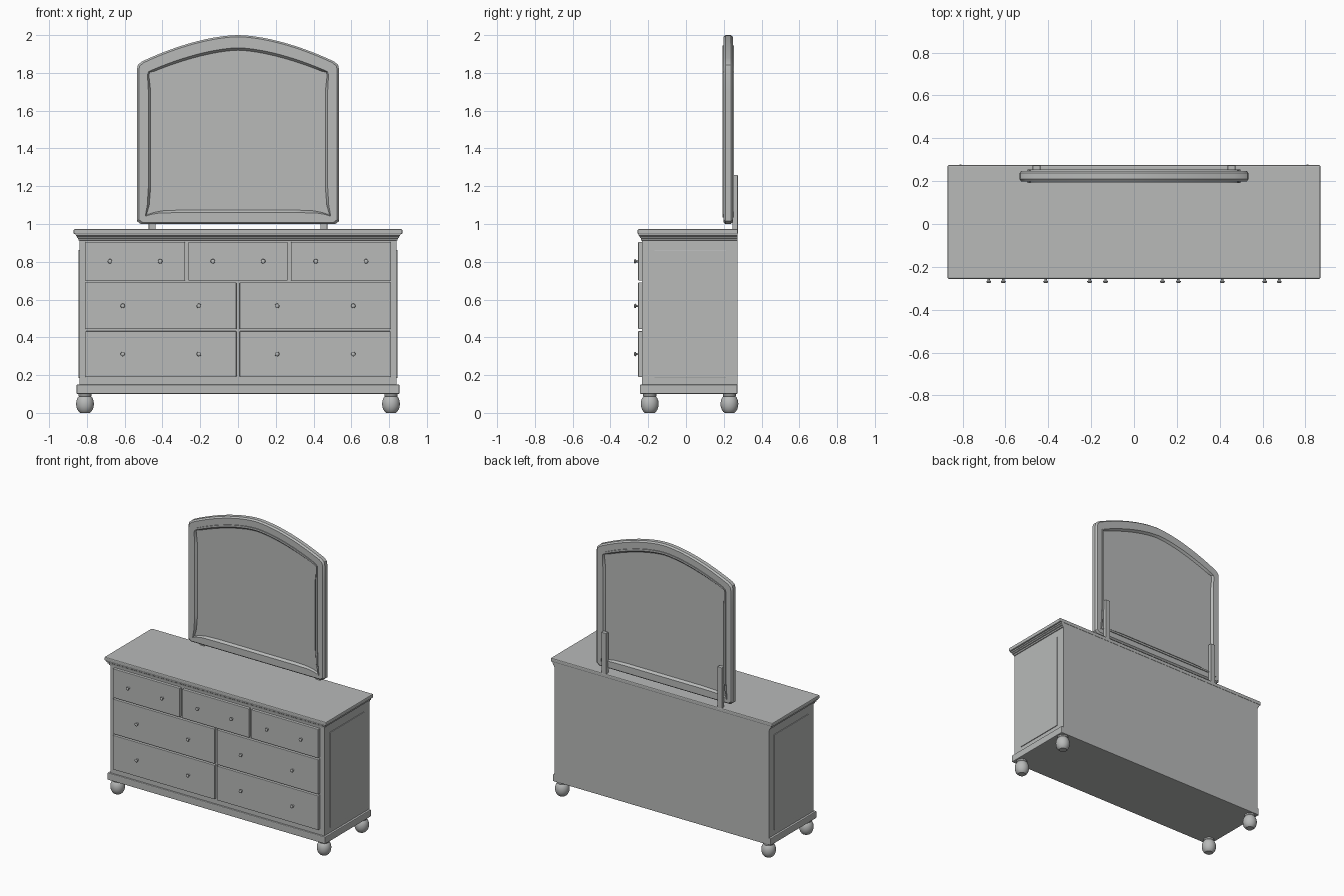
import bpy, bmesh, math

if "Cube" in bpy.data.objects:
    bpy.data.objects.remove(bpy.data.objects["Cube"])

grey = bpy.data.materials.new("painted grey")
grey.diffuse_color = (0.48, 0.49, 0.485, 1)
grey.use_nodes = True
grey.node_tree.nodes["Principled BSDF"].inputs["Base Color"].default_value = grey.diffuse_color


def finish(name, bm, smooth=False):
    bmesh.ops.recalc_face_normals(bm, faces=bm.faces[:])
    me = bpy.data.meshes.new(name)
    bm.to_mesh(me)
    bm.free()
    me.materials.append(grey)
    ob = bpy.data.objects.new(name, me)
    bpy.context.collection.objects.link(ob)
    if smooth:
        bpy.ops.object.select_all(action='DESELECT')
        ob.select_set(True)
        bpy.context.view_layer.objects.active = ob
        bpy.ops.object.shade_smooth_by_angle(angle=math.radians(32))
    return ob


def box(name, x0, x1, y0, y1, z0, z1, bevel=0.0):
    bm = bmesh.new()
    bmesh.ops.create_cube(bm, size=1)
    for v in bm.verts:
        v.co = ((x0 + x1) / 2 + v.co.x * (x1 - x0),
                (y0 + y1) / 2 + v.co.y * (y1 - y0),
                (z0 + z1) / 2 + v.co.z * (z1 - z0))
    ob = finish(name, bm)
    if bevel:
        m = ob.modifiers.new("soft edge", 'BEVEL')
        m.width, m.segments = bevel, 2
    return ob


def loft(name, loops, ring=False, smooth=True):
    """Bridge equal loops; close as a ring or cap both ends."""
    bm = bmesh.new()
    vs = [[bm.verts.new(p) for p in loop] for loop in loops]
    n = len(vs[0])
    pairs = list(zip(vs, vs[1:])) + ([(vs[-1], vs[0])] if ring else [])
    for a, b in pairs:
        for i in range(n):
            j = (i + 1) % n
            bm.faces.new((a[i], a[j], b[j], b[i]))
    if not ring:
        bm.faces.new(vs[0])
        bm.faces.new(vs[-1])
    return finish(name, bm, smooth)


def circle(r, n):
    return [(r * math.cos(2 * math.pi * i / n), r * math.sin(2 * math.pi * i / n))
            for i in range(n)]


# Cabinet body, with raised side panels
BACK = 0.272
box("cabinet_body", -0.84, 0.84, -0.232, BACK, 0.12, 0.93)
for side, s in (("left", -1), ("right", 1)):
    a, b = sorted((s * 0.835, s * 0.845))
    box(side + "_side_panel", a, b, -0.168, 0.213, 0.185, 0.862, 0.002)

# Plinth and stepped cornice below the top
box("plinth", -0.855, 0.855, -0.244, BACK, 0.10, 0.15, 0.005)
cornice = [(0.912, 0.0), (0.914, 0.005), (0.924, 0.006), (0.927, 0.012),
           (0.935, 0.014), (0.938, 0.018), (0.948, 0.020)]
loft("cornice", [[(-0.84 - o, -0.232 - o, z), (0.84 + o, -0.232 - o, z),
                  (0.84 + o, BACK, z), (-0.84 - o, BACK, z)]
                 for z, o in cornice], smooth=False)
box("dresser_top", -0.87, 0.87, -0.256, 0.275, 0.946, 0.973, 0.006)

# Bun feet
foot = [(0, 0.026), (0.006, 0.033), (0.018, 0.041), (0.034, 0.046), (0.05, 0.047),
        (0.066, 0.045), (0.08, 0.039), (0.088, 0.033), (0.09, 0.035), (0.104, 0.035)]
for x in (-0.81, 0.81):
    for y in (-0.192, 0.23):
        loft("bun_foot", [[(x + u, y + v, z) for u, v in circle(r, 28)]
                          for z, r in foot])

# Drawer fronts: (x range, z range, knob positions)
drawers = [(-0.262, 0.262, 0.70, 0.905, (-0.133, 0.133))]
for s in (-1, 1):
    drawers.append((s * 0.281, s * 0.807, 0.70, 0.905, (s * 0.412, s * 0.678)))
    for z0, z1 in ((0.443, 0.69), (0.19, 0.433)):
        drawers.append((s * 0.009, s * 0.807, z0, z1, (s * 0.207, s * 0.61)))

knob = [(-0.25, 0.008), (-0.254, 0.006), (-0.262, 0.005), (-0.265, 0.009),
        (-0.268, 0.012), (-0.272, 0.011), (-0.275, 0.006)]
for x0, x1, z0, z1, knobs in drawers:
    box("drawer_front", min(x0, x1), max(x0, x1), -0.253, -0.225, z0, z1, 0.003)
    kz = (z0 + z1) / 2
    for kx in knobs:
        loft("drawer_knob", [[(kx + u, y, kz + v) for u, v in circle(r, 16)]
                             for y, r in knob])


# Mirror outlines: right half from bottom centre to shoulder, then an arch
def outline(half, apex, power):
    sx, sz = half[-1]
    steps = 12
    pts = list(half)
    for i in range(1, steps + 1):
        t = 1 - i / steps
        pts.append((sx * t, apex - (apex - sz) * t ** power))
    return pts + [(-x, z) for x, z in pts[-2:0:-1]]


outer = outline([(0, 1.0), (0.3, 1.0), (0.43, 1.0), (0.515, 1.0), (0.535, 1.015),
                 (0.535, 1.1), (0.535, 1.2), (0.535, 1.7), (0.535, 1.818),
                 (0.53, 1.842), (0.51, 1.86)], 2.0, 1.7)
bead_out = outline([(0, 1.047), (0.3, 1.047), (0.43, 1.047), (0.47, 1.042),
                    (0.497, 1.035), (0.491, 1.1), (0.487, 1.2), (0.487, 1.7),
                    (0.487, 1.79), (0.483, 1.806), (0.464, 1.823)], 1.945, 1.7)
bead_in = outline([(0, 1.074), (0.3, 1.074), (0.4, 1.07), (0.45, 1.06),
                   (0.485, 1.047), (0.47, 1.1), (0.462, 1.2), (0.462, 1.7),
                   (0.472, 1.79), (0.466, 1.804), (0.445, 1.808)], 1.92, 1.6)
bead_mid = [((a + c) / 2, (b + d) / 2) for (a, b), (c, d) in zip(bead_out, bead_in)]
outer_in = [(x * 0.982, 1.5 + (z - 1.5) * 0.982) for x, z in outer]


def at(loop, y):
    return [(x, y, z) for x, z in loop]


# Mirror frame: chamfered rim with a raised inner bead on both faces
MID = 0.223
front = [(outer, 0.014), (outer_in, 0.025), (bead_out, 0.025),
         (bead_out, 0.031), (bead_mid, 0.031), (bead_in, 0.016)]
loft("mirror_frame", [at(l, MID - d) for l, d in front]
     + [at(l, MID + d) for l, d in reversed(front)], ring=True)
loft("mirror_glass", [at(bead_in, MID - 0.017), at(bead_in, MID + 0.017)], smooth=False)

# Posts holding the mirror
for x in (-0.455, 0.455):
    box("mirror_post", x - 0.018, x + 0.018, 0.246, 0.274, 0.96, 1.26, 0.002)
